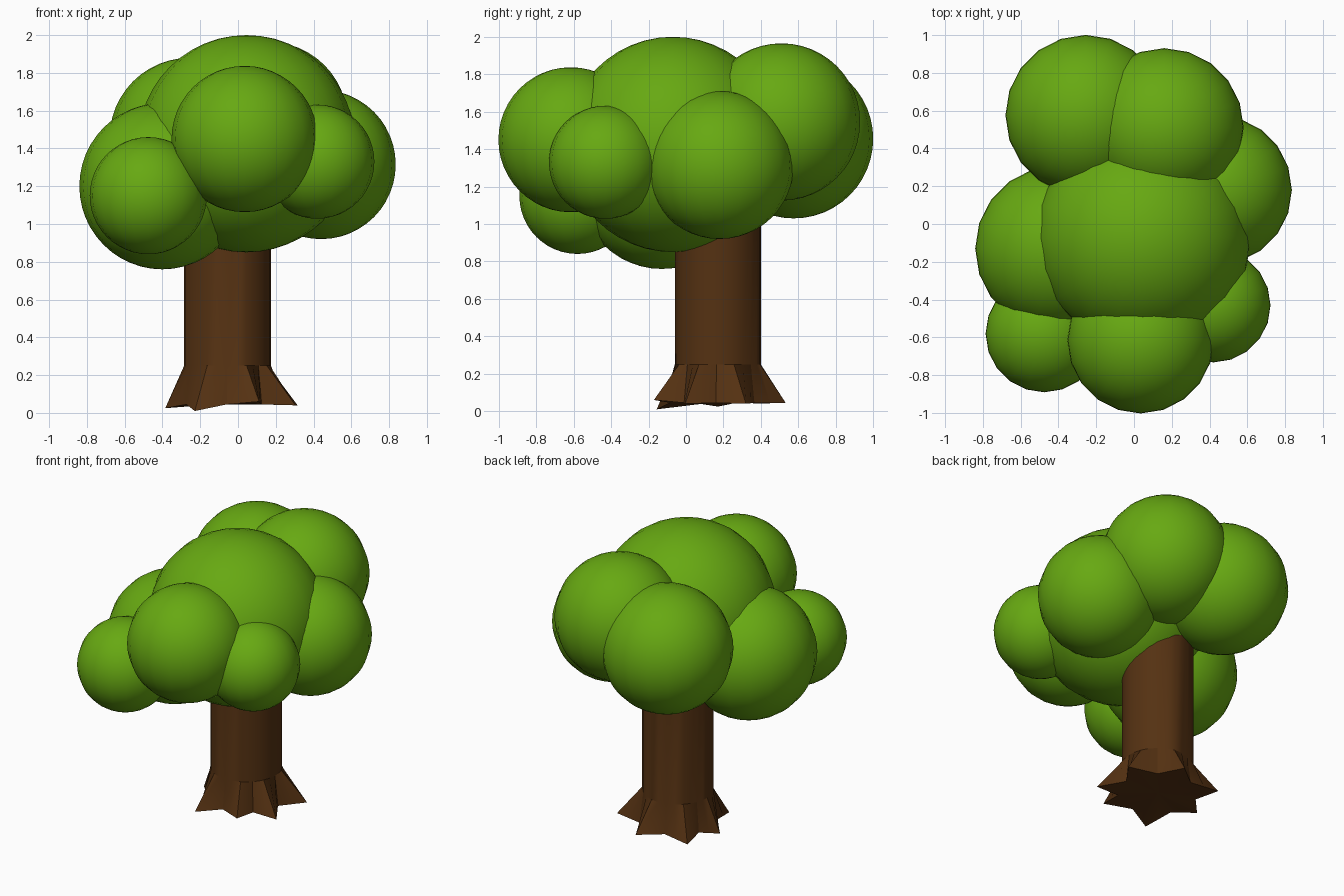
import bpy
import bmesh
from math import radians, pi, cos, sin
from mathutils import Vector

cube = bpy.data.objects.get("Cube")
if cube:
    bpy.data.objects.remove(cube, do_unlink=True)


def make_material(name, color):
    mat = bpy.data.materials.new(name)
    mat.use_nodes = True
    mat.diffuse_color = color
    bsdf = mat.node_tree.nodes["Principled BSDF"]
    bsdf.inputs["Base Color"].default_value = color
    bsdf.inputs["Roughness"].default_value = 0.9
    return mat


leaf_green = make_material("leaf_green", (0.135, 0.395, 0.006, 1))
bark_brown = make_material("bark_brown", (0.09, 0.031, 0.006, 1))


def shade(obj, angle):
    bpy.ops.object.select_all(action='DESELECT')
    obj.select_set(True)
    bpy.context.view_layer.objects.active = obj
    bpy.ops.object.shade_smooth_by_angle(angle=radians(angle))


# Foliage: overlapping balls (name, centre, radius)
FOLIAGE = [
    ("foliage_crown", (0.045, -0.07, 1.425), 0.575),
    ("foliage_front", (0.035, -0.615, 1.45), 0.387),
    ("foliage_front_right", (-0.475, -0.58, 1.15), 0.31),
    ("foliage_right", (-0.40, -0.13, 1.20), 0.44),
    ("foliage_left", (0.44, 0.18, 1.315), 0.395),
    ("foliage_front_left", (0.42, -0.43, 1.33), 0.302),
    ("foliage_back_left", (0.16, 0.51, 1.545), 0.42),
    ("foliage_back_right", (-0.255, 0.575, 1.455), 0.425),
]
for name, centre, radius in FOLIAGE:
    bpy.ops.mesh.primitive_uv_sphere_add(
        segments=20, ring_count=24, radius=radius, location=centre)
    ball = bpy.context.object
    ball.name = name
    ball.data.materials.append(leaf_green)
    shade(ball, 40)

# Trunk: round column flaring into a star of pointed roots
CENTRE = Vector((-0.055, 0.17, 0))
TRUNK_RADIUS, FLARE_Z, TOP_Z = 0.23, 0.25, 1.4
# Root tips: angle in degrees, reach, height
ROOTS = [(22, 0.40, 0.04), (78, 0.37, 0.045), (134, 0.39, 0.04),
         (180, 0.33, 0.025), (242, 0.37, 0.01), (296, 0.38, 0.06),
         (334, 0.40, 0.04)]


def polar(angle, radius, z):
    return CENTRE + Vector((radius * cos(angle), radius * sin(angle), z))


# Star outline alternating tips and valleys, with midpoints on each edge
corners = []
for i, (deg, reach, z) in enumerate(ROOTS):
    next_deg = ROOTS[(i + 1) % len(ROOTS)][0]
    gap = (next_deg - deg) % 360
    corners.append((radians(deg), polar(radians(deg), reach, z)))
    valley = radians(deg + gap / 2)
    corners.append((valley, polar(valley, 0.255, 0.045)))

star, angles = [], []
for i, (angle, point) in enumerate(corners):
    next_angle, next_point = corners[(i + 1) % len(corners)]
    step = (next_angle - angle) % (2 * pi)
    star += [point, (point + next_point) / 2]
    angles += [angle, angle + step / 2]

bm = bmesh.new()
rings = [[bm.verts.new(p) for p in star]]
for z in (FLARE_Z, TOP_Z):
    rings.append([bm.verts.new(polar(a, TRUNK_RADIUS, z)) for a in angles])
count = len(star)
for low, high in zip(rings, rings[1:]):
    for i in range(count):
        j = (i + 1) % count
        bm.faces.new((low[i], low[j], high[j], high[i]))
bm.faces.new(rings[-1])
base = bm.verts.new(CENTRE + Vector((0, 0, 0.05)))
for i in range(count):
    bm.faces.new((base, rings[0][(i + 1) % count], rings[0][i]))
bmesh.ops.recalc_face_normals(bm, faces=bm.faces)

mesh = bpy.data.meshes.new("trunk")
bm.to_mesh(mesh)
bm.free()
trunk = bpy.data.objects.new("trunk", mesh)
bpy.context.collection.objects.link(trunk)
mesh.materials.append(bark_brown)
shade(trunk, 25)
